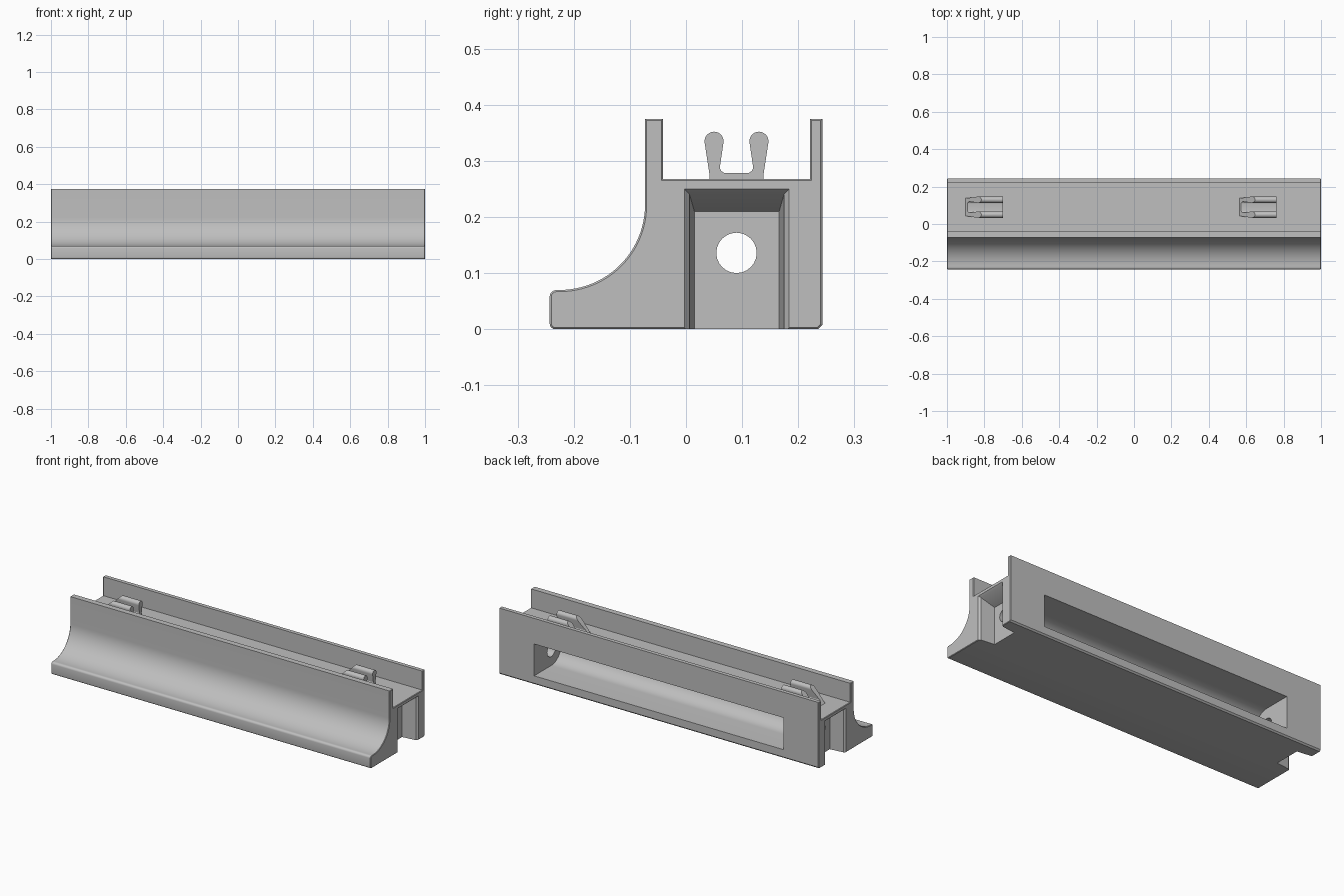
import bpy, bmesh
from math import sin, cos, pi, radians
from mathutils import Vector

if "Cube" in bpy.data.objects:
    bpy.data.objects.remove(bpy.data.objects["Cube"])

grey = bpy.data.materials.new("light_grey_plastic")
grey.use_nodes = True
colour = (0.52, 0.52, 0.52, 1)
grey.diffuse_color = colour
grey.node_tree.nodes["Principled BSDF"].inputs["Base Color"].default_value = colour


def arc(cy, cz, r, start, end, n):
    """Points on an arc in the y-z plane, angles in degrees."""
    angles = [radians(start + (end - start) * i / n) for i in range(n + 1)]
    return [(cy + r * cos(a), cz + r * sin(a)) for a in angles]


def loft(sections):
    """Closed solid through y-z outlines given as (x, points)."""
    bm = bmesh.new()
    rings = [[bm.verts.new((x, y, z)) for y, z in pts] for x, pts in sections]
    n = len(rings[0])
    for a, b in zip(rings, rings[1:]):
        for i in range(n):
            j = (i + 1) % n
            bm.faces.new((a[i], a[j], b[j], b[i]))
    bm.faces.new(rings[0][::-1])
    bm.faces.new(rings[-1])
    bmesh.ops.recalc_face_normals(bm, faces=bm.faces)
    return bm


def add(name, bm):
    mesh = bpy.data.meshes.new(name)
    bm.to_mesh(mesh)
    bm.free()
    obj = bpy.data.objects.new(name, mesh)
    bpy.context.collection.objects.link(obj)
    mesh.materials.append(grey)
    return obj


def select(obj):
    bpy.ops.object.select_all(action='DESELECT')
    obj.select_set(True)
    bpy.context.view_layer.objects.active = obj


def smooth(obj):
    select(obj)
    bpy.ops.object.shade_smooth_by_angle(angle=radians(25))


def cut(target, bm):
    cutter = add("cutter", bm)
    cutter.hide_render = True
    mod = target.modifiers.new("cut", 'BOOLEAN')
    mod.operation, mod.solver, mod.object = 'DIFFERENCE', 'EXACT', cutter
    select(target)
    bpy.ops.object.modifier_apply(modifier=mod.name)
    bpy.data.objects.remove(cutter)


# Long body: swept front, channel between two walls on top
outline = arc(-0.233, 0.010, 0.010, 270, 180, 4)
outline += arc(-0.231, 0.058, 0.012, 180, 90, 4)
outline += arc(-0.225, 0.222, 0.152, 270, 360, 24)
outline += [(-0.073, 0.375), (-0.041, 0.375), (-0.041, 0.268),
            (0.221, 0.268), (0.221, 0.375), (0.243, 0.375),
            (0.243, 0.008), (0.235, 0)]
bm = loft([(-1, outline), (1, outline)])
rims = [e for e in bm.edges if abs(e.verts[0].co.x - e.verts[1].co.x) < 0.01]
bmesh.ops.bevel(bm, geom=rims, offset=0.003, segments=1, affect='EDGES')
body = add("body", bm)

# Long pocket open to the back, round at its inner end
pocket = [(0.3, 0.05), (0.3, 0.23)] + arc(0.09, 0.14, 0.09, 90, 270, 24)
cut(body, loft([(-0.78, pocket), (0.78, pocket)]))


# Tapered socket in each end, open at the bottom
def frame(inset, top):
    return [(-0.003 + inset, -0.05), (0.184 - inset, -0.05),
            (0.184 - inset, top), (-0.003 + inset, top)]


for side in (-1, 1):
    cut(body, loft([(side * 1.01, frame(-0.009, 0.259)),
                    (side * 0.99, frame(0.009, 0.241)),
                    (side * 0.91, frame(0.018, 0.21))]))

# Axle hole through both end walls
axle = arc(0.09, 0.136, 0.036, 0, 345, 23)
cut(body, loft([(-0.95, axle), (0.95, axle)]))
smooth(body)

# Two-pronged clips with a ramp at one end
half = [(0.042, 0.262), (0.042, 0.275)]
half += arc(0.050, 0.335, 0.017, 190, -10, 14)
half += arc(0.072, 0.290, 0.012, 190, 270, 5)
clip_outline = half + [(0.18 - y, z) for y, z in reversed(half)]
for name, x in (("right_clip", -0.9), ("left_clip", 0.563)):
    bm = loft([(x - 0.02, clip_outline), (x + 0.2, clip_outline)])
    geom = bm.verts[:] + bm.edges[:] + bm.faces[:]
    bmesh.ops.bisect_plane(bm, geom=geom, plane_co=Vector((x, 0, 0.268)),
                           plane_no=Vector((-1, 0, 1)), clear_outer=True)
    bmesh.ops.holes_fill(bm, edges=[e for e in bm.edges if e.is_boundary])
    bmesh.ops.recalc_face_normals(bm, faces=bm.faces)
    smooth(add(name, bm))
